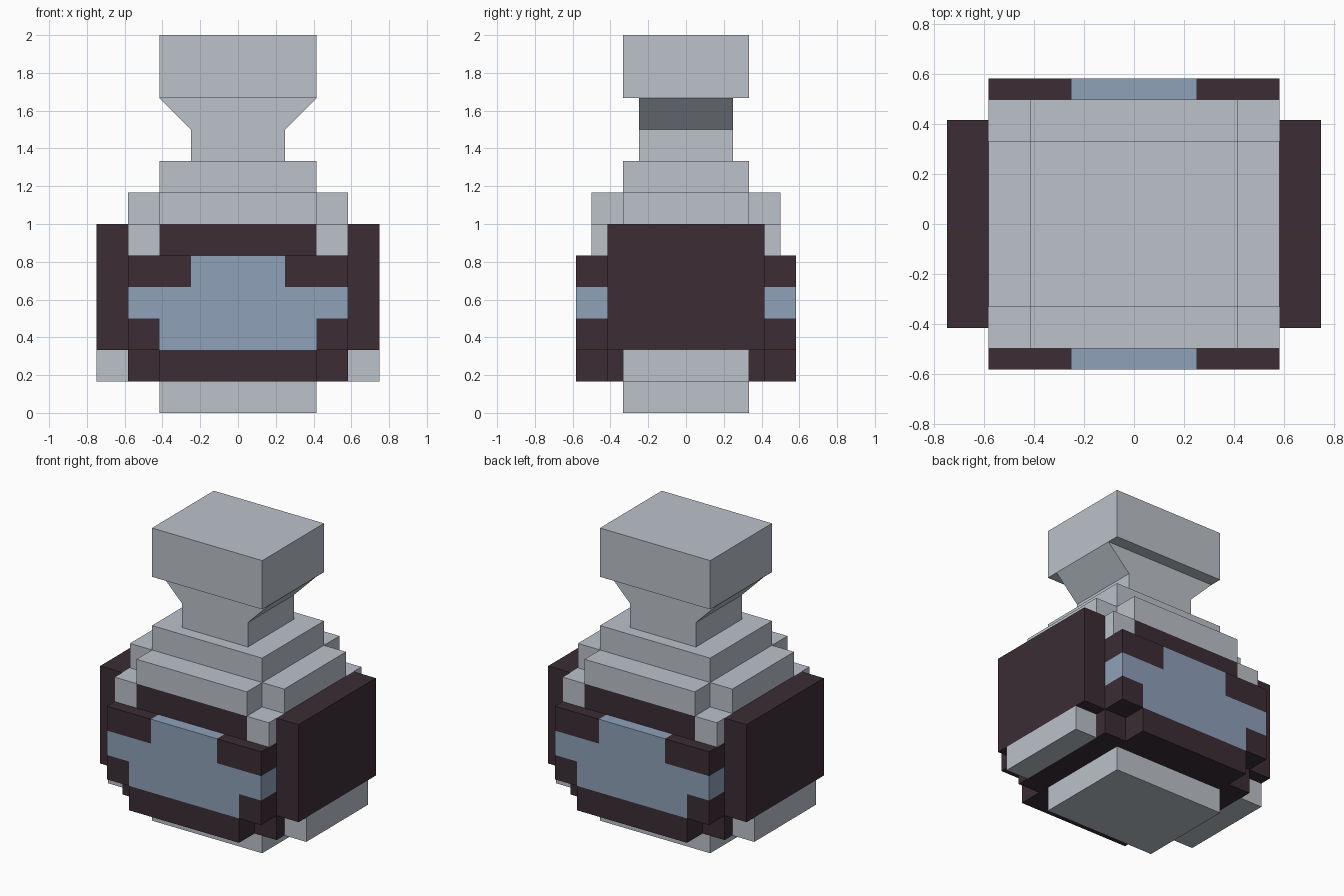
import bpy

if "Cube" in bpy.data.objects:
    bpy.data.objects.remove(bpy.data.objects["Cube"], do_unlink=True)

U = 1 / 12  # grid unit of the blocky style


def material(name, r, g, b):
    mat = bpy.data.materials.new(name)
    mat.use_nodes = True
    mat.diffuse_color = (r, g, b, 1)
    mat.node_tree.nodes["Principled BSDF"].inputs["Base Color"].default_value = (r, g, b, 1)
    return mat


GLASS = material("pale grey", 0.50, 0.54, 0.59)
DARK = material("dark plum", 0.045, 0.026, 0.036)
BLUE = material("dusty blue", 0.275, 0.356, 0.485)


def prism(name, mat, profile, depth):
    """Extrude an x-z outline symmetrically along y."""
    n = len(profile)
    verts = [(x * U, y * U, z * U) for y in (-depth, depth) for x, z in profile]
    faces = [tuple(range(n)), tuple(reversed(range(n, 2 * n)))]
    faces += [(i, i + n, (i + 1) % n + n, (i + 1) % n) for i in range(n)]
    mesh = bpy.data.meshes.new(name)
    mesh.from_pydata(verts, [], faces)
    mesh.materials.append(mat)
    obj = bpy.data.objects.new(name, mesh)
    bpy.context.collection.objects.link(obj)
    return obj


def box(name, mat, x0, x1, depth, z0, z1):
    return prism(name, mat, [(x0, z0), (x1, z0), (x1, z1), (x0, z1)], depth)


def centred(name, mat, half, depth, z0, z1):
    return box(name, mat, -half, half, depth, z0, z1)


def pair(name, mat, x0, x1, depth, z0, z1):
    box("left_" + name, mat, x0, x1, depth, z0, z1)
    box("right_" + name, mat, -x1, -x0, depth, z0, z1)


# Foot and stepped base
centred("foot", GLASS, 5, 4, 0, 2)
centred("base", DARK, 5, 7, 2, 4)
pair("base_step", DARK, 5, 7, 5, 2, 4)
pair("base_side", GLASS, 7, 9, 4, 2, 4)

# Body rows: blue contents with dark frame corners
centred("contents_lower", BLUE, 5, 7, 4, 6)
pair("frame_lower_corner", DARK, 5, 7, 7, 4, 6)
centred("contents_middle", BLUE, 7, 7, 6, 8)
centred("contents_upper", BLUE, 3, 7, 8, 10)
pair("frame_upper_corner", DARK, 3, 7, 7, 8, 10)
pair("side_panel", DARK, 7, 9, 5, 4, 12)

# Upper band with pale corner blocks
centred("upper_band", DARK, 5, 6, 10, 12)
for side, x0 in (("left", 5), ("right", -7)):
    for end, y in (("front", -5), ("back", 5)):
        block = box(f"{side}_{end}_shoulder_corner", GLASS, x0, x0 + 2, 1, 10, 12)
        block.location.y = y * U

# Cross-shaped shoulder and collar
centred("shoulder", GLASS, 5, 6, 12, 14)
pair("shoulder_arm", GLASS, 5, 7, 4, 12, 14)
centred("collar", GLASS, 5, 4, 14, 16)

# Flared neck and stopper
prism("neck", GLASS, [(-3, 16), (3, 16), (3, 18), (5, 20), (-5, 20), (-3, 18)], 3)
centred("stopper", GLASS, 5, 4, 20, 24)
